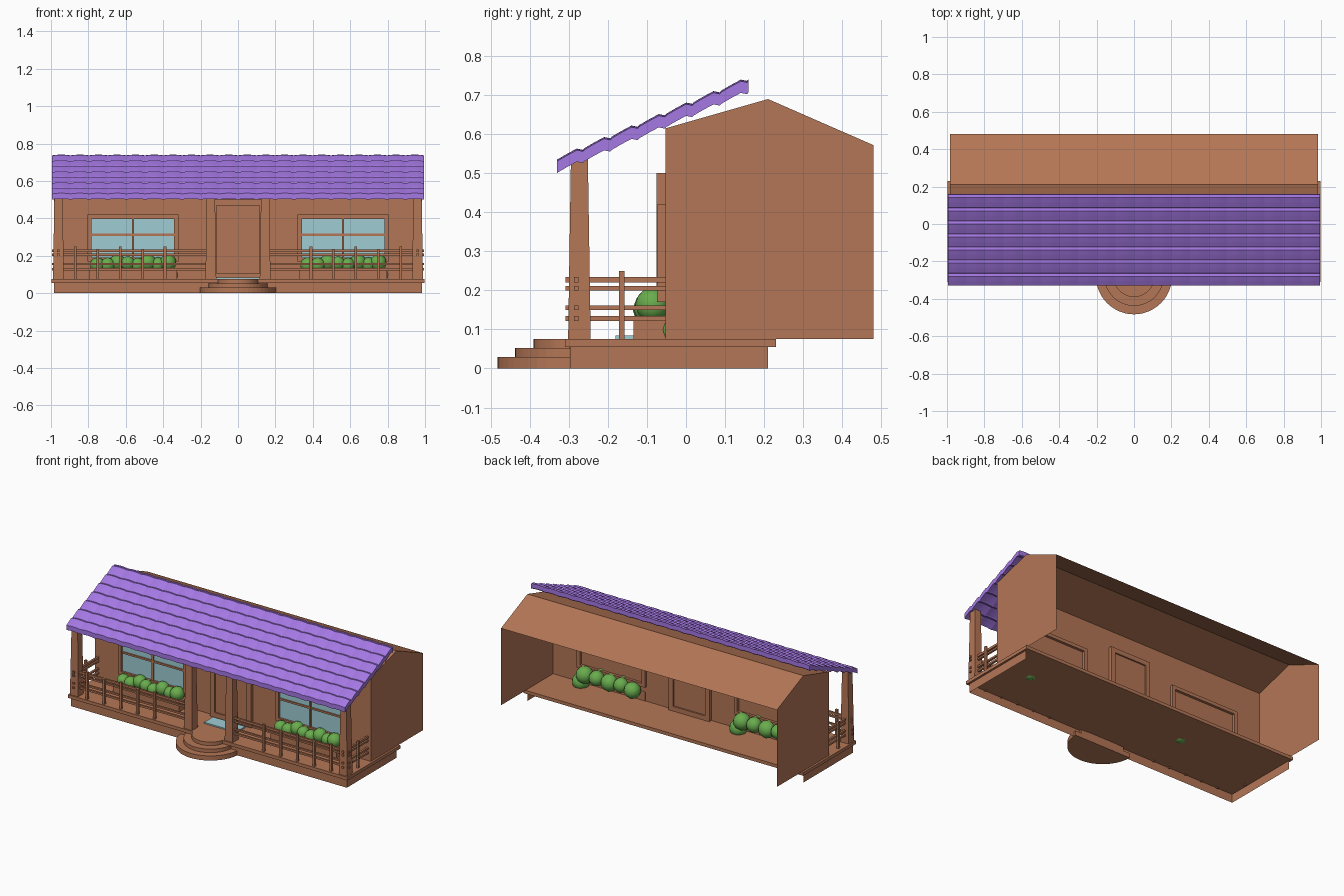
import bpy, bmesh, math, random
from mathutils import Matrix

if "Cube" in bpy.data.objects:
    bpy.data.objects.remove(bpy.data.objects["Cube"])

random.seed(4)

def material(name, rgb):
    m = bpy.data.materials.new(name)
    m.diffuse_color = (*rgb, 1)
    m.use_nodes = True
    m.node_tree.nodes["Principled BSDF"].inputs["Base Color"].default_value = m.diffuse_color
    return m

BROWN = material("brown wood", (0.456, 0.181, 0.092))
PURPLE = material("purple tiles", (0.376, 0.188, 0.776))
GREEN = material("leaf green", (0.141, 0.413, 0.076))
GLASS = material("pale glass", (0.342, 0.610, 0.658))

def finish(name, bm, mat, smooth=False):
    bmesh.ops.recalc_face_normals(bm, faces=bm.faces)
    me = bpy.data.meshes.new(name)
    bm.to_mesh(me)
    bm.free()
    me.materials.append(mat)
    if smooth:
        for p in me.polygons:
            p.use_smooth = True
    ob = bpy.data.objects.new(name, me)
    bpy.context.collection.objects.link(ob)
    return ob

def add_box(bm, x0, x1, y0, y1, z0, z1, taper=1.0):
    c = bmesh.ops.create_cube(bm, size=1)["verts"]
    cx, cy = (x0 + x1) / 2, (y0 + y1) / 2
    for v in c:
        s = taper if v.co.z > 0 else 1.0
        v.co = (cx + v.co.x * s * (x1 - x0), cy + v.co.y * s * (y1 - y0),
                z0 if v.co.z < 0 else z1)

def boxes(name, mat, *dims):
    bm = bmesh.new()
    for d in dims:
        add_box(bm, *d)
    return finish(name, bm, mat)

def faces(name, mat, polys):
    bm = bmesh.new()
    for poly in polys:
        bm.faces.new([bm.verts.new(p) for p in poly])
    bmesh.ops.remove_doubles(bm, verts=bm.verts, dist=1e-5)
    return finish(name, bm, mat)

# House shell, open at the back and underneath
W = 0.985
gable = [(-0.052, 0.075), (-0.052, 0.615), (0.21, 0.69), (0.48, 0.572), (0.48, 0.075)]
shell = [[(s * W, y, z) for y, z in gable] for s in (-1, 1)]
for (ya, za), (yb, zb) in zip(gable[:3], gable[1:4]):
    shell.append([(-W, ya, za), (W, ya, za), (W, yb, zb), (-W, yb, zb)])
faces("house_walls", BROWN, shell)

# Porch floor and open skirt below it
boxes("porch_floor", BROWN, (-0.998, 0.998, -0.31, 0.23, 0.055, 0.076))
path = [(-0.985, 0.21), (-0.985, -0.297), (0.985, -0.297), (0.985, 0.21)]
faces("porch_skirt", BROWN, [[(*a, 0), (*b, 0), (*b, 0.056), (*a, 0.056)]
                             for a, b in zip(path, path[1:])])

# Half-round entrance steps
for i, (r, z0, z1) in enumerate([(0.203, 0, 0.03), (0.158, 0.03, 0.053), (0.11, 0.053, 0.076)]):
    bm = bmesh.new()
    arc = [(r * math.cos(math.pi * k / 24), -0.28 - r * math.sin(math.pi * k / 24)) for k in range(25)]
    f = bm.faces.new([bm.verts.new((x, y, z0)) for x, y in arc])
    ext = bmesh.ops.extrude_face_region(bm, geom=[f])["geom"]
    for v in ext:
        if isinstance(v, bmesh.types.BMVert):
            v.co.z = z1
    finish("step_%d" % (i + 1), bm, BROWN)

# Tiled roof: stepped rows along the slope, gentle waves across
rows, cols, sub = 7, 20, 6
prof = []
for r in range(rows):
    for t, lift in ((0, 0), (0.35, 0.004), (0.72, 0.007), (0.95, -0.003)):
        prof.append((r + t, lift))
prof.append((rows, 0))
bm = bmesh.new()
grid = []
n = cols * sub
for dz in (0.0, -0.03):
    layer = []
    for t, lift in prof:
        y = -0.33 + 0.49 * t / rows
        z = 0.531 + 0.206 * t / rows + lift + dz
        layer.append([bm.verts.new((-0.995 + 1.99 * k / n, y,
                      z + 0.004 * abs(math.sin(math.pi * k / sub)))) for k in range(n + 1)])
    grid.append(layer)
top, bot = grid
for a in range(len(prof) - 1):
    for k in range(n):
        for g in grid:
            bm.faces.new((g[a][k], g[a][k + 1], g[a + 1][k + 1], g[a + 1][k]))
    for k in (0, n):
        bm.faces.new((top[a][k], top[a + 1][k], bot[a + 1][k], bot[a][k]))
for a in (0, -1):
    for k in range(n):
        bm.faces.new((top[a][k], top[a][k + 1], bot[a][k + 1], bot[a][k]))
finish("tiled_roof", bm, PURPLE)

# Tapered porch posts
for i, x in enumerate((-0.96, -0.145, 0.145, 0.96)):
    boxes("porch_post_%d" % (i + 1), BROWN, (x - 0.029, x + 0.029, -0.302, -0.244, 0.07, 0.535, 0.75))

# Railings, mirrored left and right
rails = ((0.22, 0.234), (0.2, 0.211), (0.15, 0.161), (0.122, 0.134))
for side, s in (("left", -1), ("right", 1)):
    parts = []
    for z0, z1 in rails:
        xs = sorted((s * 0.135, s * 0.995))
        parts.append((*xs, -0.287, -0.275, z0, z1))
        xs = sorted((s * 0.955, s * 0.968))
        parts.append((*xs, -0.308, -0.052, z0, z1))
    for x in (0.39, 0.51, 0.63, 0.75, 0.87):
        h = 0.25 if x in (0.39, 0.63, 0.87) else 0.236
        parts.append((s * x - 0.007, s * x + 0.007, -0.3, -0.286, 0.05, h))
    parts.append((s * 0.972 - 0.007, s * 0.972 + 0.007, -0.171, -0.157, 0.05, 0.25))
    boxes("railing_" + side, BROWN, *parts)

def frame(cx, hw, z0, z1, w, y0, y1):
    return [(cx - hw, cx - hw + w, y0, y1, z0, z1), (cx + hw - w, cx + hw, y0, y1, z0, z1),
            (cx - hw + w, cx + hw - w, y0, y1, z1 - w, z1),
            (cx - hw + w, cx + hw - w, y0, y1, z0, z0 + w)]

# Door with frame, and a mat in front
boxes("door_frame", BROWN, *frame(0, 0.145, 0.076, 0.5, 0.03, -0.076, -0.03))
boxes("door", BROWN, (-0.115, 0.115, -0.066, -0.04, 0.08, 0.47))
boxes("door_mat", GLASS, (-0.115, 0.115, -0.18, -0.09, 0.076, 0.084))

# Windows, planters and bushes: the right set repeats the left one
bush = []
for k in range(8):
    bush.append((-0.19 + 0.054 * k, -0.088 + random.uniform(-0.012, 0.012),
                 0.16 + random.uniform(-0.01, 0.008), random.uniform(0.036, 0.047)))
for k in range(5):
    bush.append((-0.17 + 0.085 * k, -0.03 + random.uniform(-0.01, 0.02),
                 0.15 + random.uniform(-0.01, 0.01), random.uniform(0.045, 0.056)))
bush.append((0.2, -0.018, 0.1, 0.055))
for side, cx in (("left", -0.562), ("right", 0.562)):
    boxes("window_frame_" + side, BROWN, *frame(cx, 0.243, 0.17, 0.42, 0.022, -0.074, -0.035),
          (cx - 0.006, cx + 0.006, -0.07, -0.056, 0.19, 0.4),
          (cx - 0.22, cx + 0.22, -0.068, -0.056, 0.307, 0.319))
    boxes("window_glass_" + side, GLASS, (cx - 0.222, cx + 0.222, -0.061, -0.054, 0.191, 0.399))
    boxes("planter_" + side, BROWN, (cx - 0.235, cx + 0.235, -0.134, -0.05, 0.07, 0.135))
    bm = bmesh.new()
    for x, y, z, r in bush:
        bmesh.ops.create_icosphere(bm, subdivisions=2, radius=r, matrix=Matrix.Translation((cx + x, y, z)))
    finish("bushes_" + side, bm, GREEN, smooth=True)
